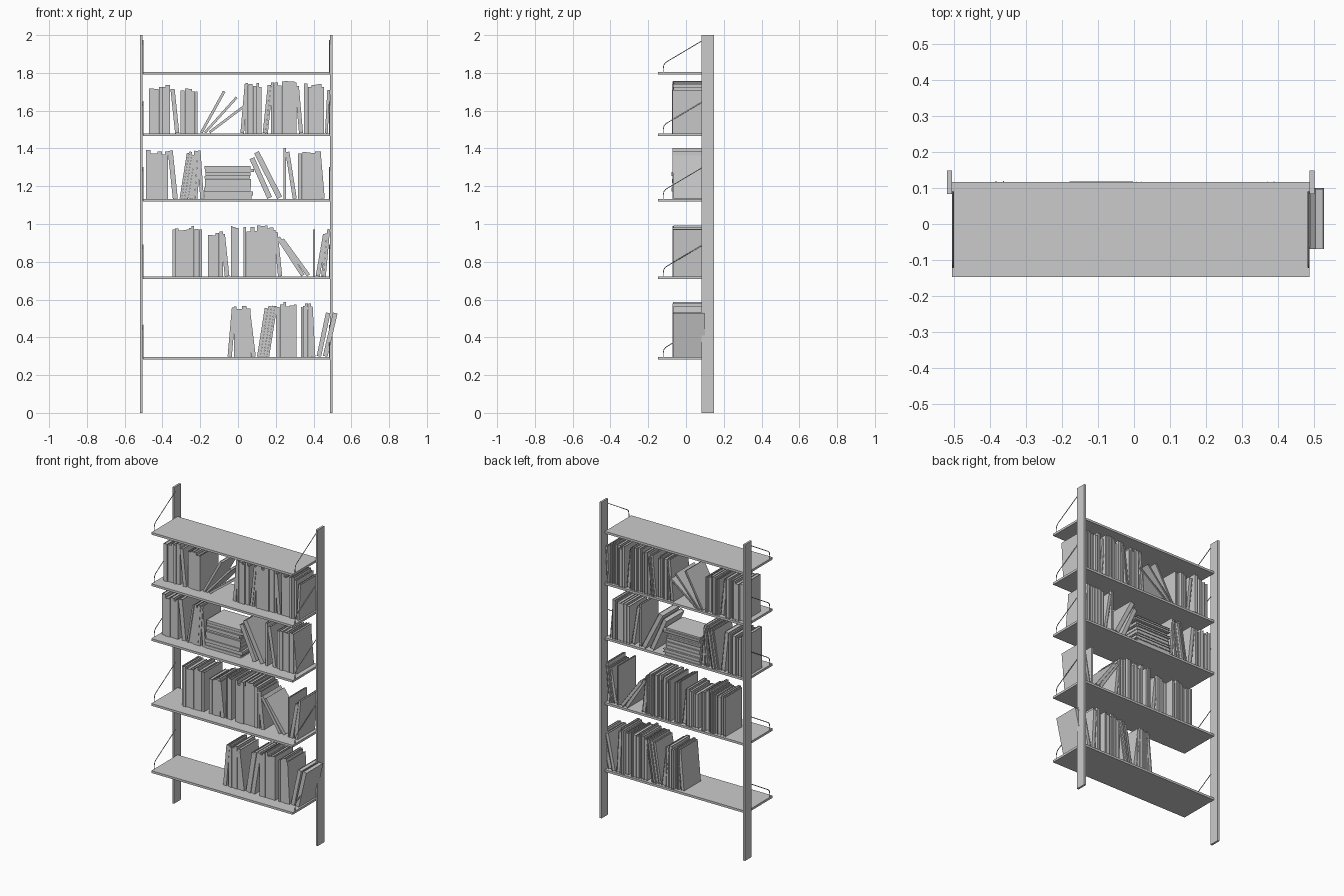
import bpy, bmesh, math, random
from mathutils import Matrix, Vector

random.seed(4)


def add_box(bm, lo, hi, mat=Matrix.Identity(4)):
    lo, hi = Vector(lo), Vector(hi)
    m = mat @ Matrix.Translation((lo + hi) / 2) @ Matrix.Diagonal((*(hi - lo), 1))
    bmesh.ops.create_cube(bm, size=1, matrix=m)


def finish(name, bm):
    me = bpy.data.meshes.new(name)
    bm.to_mesh(me)
    bm.free()
    ob = bpy.data.objects.new(name, me)
    bpy.context.collection.objects.link(ob)
    return ob


def box(name, lo, hi):
    bm = bmesh.new()
    add_box(bm, lo, hi)
    return finish(name, bm)


def add_book(bm, mat, t, d, h):
    # two boards, a spine and a recessed page block; local origin at bottom left front
    c, r = min(0.002, t * 0.2), 0.004
    add_box(bm, (0, 0, 0), (c, d, h), mat)
    add_box(bm, (t - c, 0, 0), (t, d, h), mat)
    add_box(bm, (c, 0, 0), (t - c, c, h), mat)
    add_box(bm, (c, c, r), (t - c, d - r, h - r), mat)


def add_run(bm, z, x0, x1, n, h, deg):
    # n books filling x0..x1 at the base, tilted deg to the right
    a = math.radians(deg)
    parts = [random.uniform(0.6, 1.3) for _ in range(n)]
    k = (x1 - x0) / sum(parts)
    x = x0
    for p in parts:
        w = p * k
        t = w * math.cos(a) - 0.0006
        hh = h + (random.uniform(-0.014, 0.014) if n > 1 else 0)
        d = min(0.19, 0.17 + random.uniform(-0.004, 0.014))
        px, off = (x + w, -t) if deg > 0 else (x, 0)
        mat = (Matrix.Translation((px, -0.067 + random.uniform(-0.006, 0.003), z))
               @ Matrix.Rotation(a, 4, 'Y') @ Matrix.Translation((off, 0, 0)))
        add_book(bm, mat, t, d, hh)
        x += w


# side posts
box("left_post", (-0.518, 0.083, 0), (-0.505, 0.149, 2))
box("right_post", (0.487, 0.083, 0), (0.5, 0.149, 2))

# shelves with bent wire brackets at both ends
tops = [0.297, 0.722, 1.133, 1.480, 1.805]
path = [(-0.12, -0.01), (-0.12, 0.022), (-0.117, 0.038), (-0.109, 0.049),
        (-0.097, 0.057), (0.09, 0.168)]
for i, z in enumerate(tops):
    box(f"shelf_{i+1}", (-0.504, -0.147, z - 0.014), (0.486, 0.117, z))
    for side, x in (("left", -0.502), ("right", 0.484)):
        cu = bpy.data.curves.new(f"{side}_bracket_{i+1}", 'CURVE')
        cu.dimensions = '3D'
        cu.bevel_depth = 0.0025
        cu.bevel_resolution = 1
        cu.use_fill_caps = True
        sp = cu.splines.new('POLY')
        sp.points.add(len(path) - 1)
        for pt, (y, dz) in zip(sp.points, path):
            pt.co = (x, y, z + dz, 1)
        ob = bpy.data.objects.new(cu.name, cu)
        bpy.context.collection.objects.link(ob)

# book rows: base start, base end, count, height, tilt to the right in degrees
row_1 = [(-0.056, -0.033, 1, .26, 5), (-0.02, 0.066, 5, .26, 0), (0.07, 0.095, 1, .245, -7),
         (0.1, 0.165, 4, .26, 9), (0.2, 0.31, 6, .275, 0), (0.333, 0.388, 4, .27, 0),
         (0.385, 0.41, 1, .265, -3), (0.415, 0.44, 1, .235, 12), (0.448, 0.474, 1, .235, 13)]
row_2 = [(-0.348, -0.19, 9, .255, 0), (-0.158, -0.08, 4, .228, 0), (-0.07, -0.045, 1, .225, -6),
         (-0.038, 0.002, 3, .255, 0), (0.03, 0.1, 4, .25, 0), (0.1, 0.2, 6, .26, 0),
         (0.212, 0.235, 1, .235, -6), (0.335, 0.36, 1, .24, -33), (0.365, 0.39, 1, .235, -36),
         (0.398, 0.408, 1, .25, 0), (0.41, 0.433, 1, .225, 10), (0.44, 0.465, 2, .24, 5)]
row_3 = [(-0.487, -0.37, 6, .25, 0), (-0.345, -0.318, 1, .255, -6), (-0.31, -0.25, 4, .24, 9),
         (-0.25, -0.215, 2, .25, 4), (-0.2, -0.18, 1, .255, -4), (0.155, 0.185, 1, .23, -24),
         (0.208, 0.24, 1, .27, -27), (0.24, 0.256, 1, .27, 0), (0.29, 0.312, 1, .25, -9),
         (0.318, 0.44, 6, .24, 0), (0.437, 0.46, 1, .235, -5)]
row_4 = [(-0.47, -0.36, 5, .243, 0), (-0.333, -0.31, 1, .235, -6), (-0.305, -0.215, 6, .235, 0),
         (-0.205, -0.188, 1, .25, 29), (-0.188, -0.17, 1, .25, 42), (-0.17, -0.147, 1, .245, 53),
         (0.012, 0.032, 1, .26, 5), (0.04, 0.125, 5, .255, 0), (0.13, 0.158, 2, .255, 6),
         (0.175, 0.31, 8, .265, 0), (0.323, 0.345, 1, .25, -5), (0.35, 0.455, 6, .255, 0),
         (0.46, 0.475, 1, .23, 3)]
for i, row in enumerate((row_1, row_2, row_3, row_4)):
    bm = bmesh.new()
    for run in row:
        add_run(bm, tops[i], *run)
    finish(f"books_row_{i+1}", bm)

# flat pile of books on the third shelf
bm = bmesh.new()
z = tops[2]
for i in range(9):
    t = random.uniform(0.014, 0.024)
    h = 0.25 + random.uniform(-0.015, 0.012)
    mat = (Matrix.Translation((-0.178 + random.uniform(-0.003, 0.006),
                               -0.07 + random.uniform(-0.008, 0.006), z + t))
           @ Matrix.Rotation(math.radians(90), 4, 'Y'))
    add_book(bm, mat, t - 0.0005, random.uniform(0.172, 0.188), h)
    z += t
finish("book_pile", bm)
